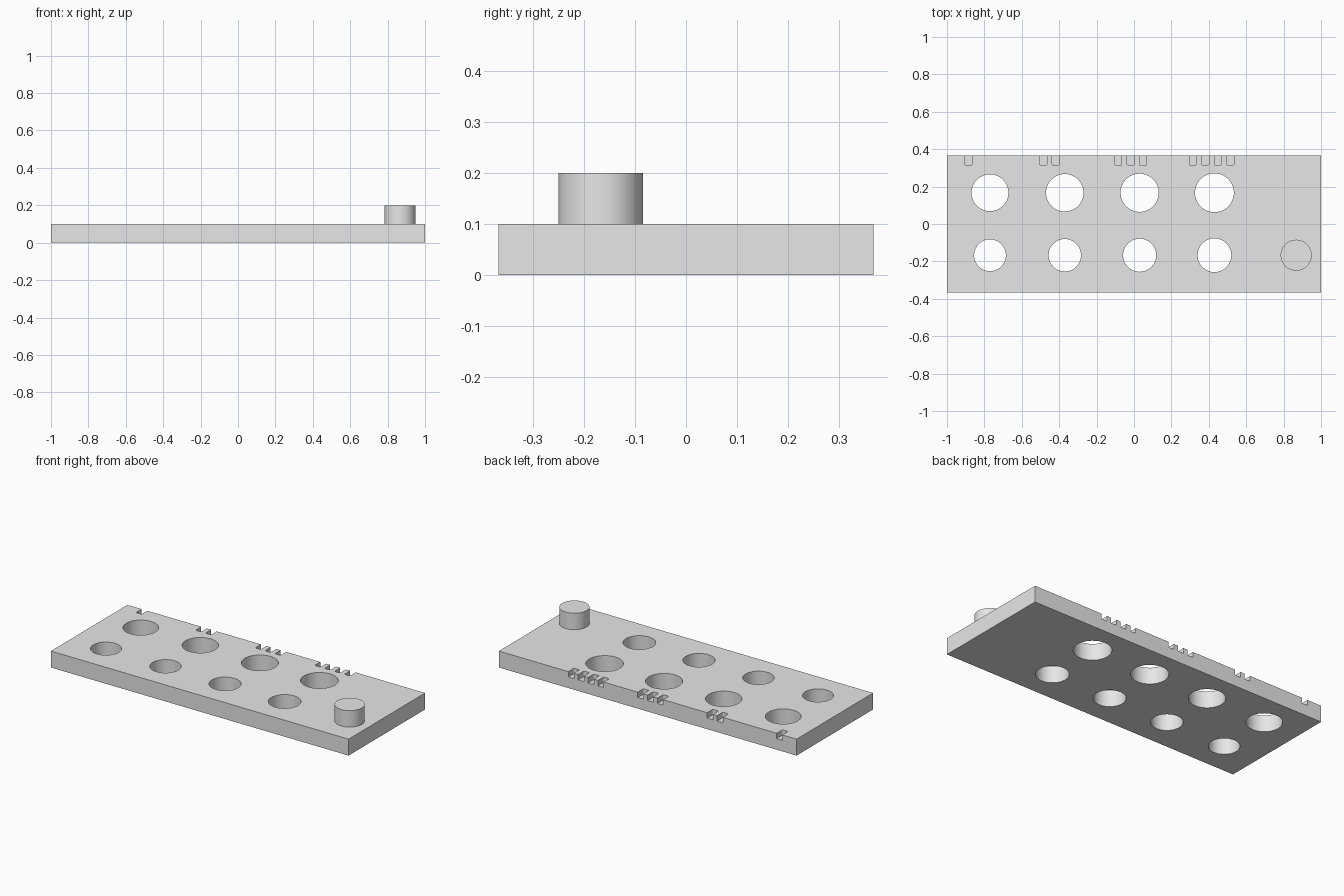
import bpy
import bmesh
from math import cos, sin, pi, radians

cube = bpy.data.objects.get("Cube")
if cube:
    bpy.data.objects.remove(cube, do_unlink=True)

grey = bpy.data.materials.new("plain grey")
grey.use_nodes = True
grey.diffuse_color = (0.8, 0.8, 0.8, 1)
grey.node_tree.nodes["Principled BSDF"].inputs["Base Color"].default_value = (0.8, 0.8, 0.8, 1)

TOP = 0.1
HALF_DEPTH = 0.367
ROW_Y = 0.167


def circle(x, y, r, n=64):
    return [(x + r * cos(2 * pi * i / n), y + r * sin(2 * pi * i / n)) for i in range(n)]


def notch_outline(x, half=0.019, depth=0.055, r=0.01, n=5):
    """Slot open to the back edge, with two rounded inner corners."""
    inner = HALF_DEPTH - depth + r
    pts = [(x + half, HALF_DEPTH + 0.02), (x - half, HALF_DEPTH + 0.02)]
    for side, start in ((-1, pi), (1, 1.5 * pi)):
        for i in range(n + 1):
            a = start + i * pi / 2 / n
            pts.append((x + side * (half - r) + r * cos(a), inner + r * sin(a)))
    return pts


def add_prism(bm, outline, z0, z1):
    low = [bm.verts.new((x, y, z0)) for x, y in outline]
    high = [bm.verts.new((x, y, z1)) for x, y in outline]
    bm.faces.new(low[::-1])
    bm.faces.new(high)
    for i in range(len(low)):
        j = (i + 1) % len(low)
        bm.faces.new((low[i], low[j], high[j], high[i]))


def make(name, prisms):
    bm = bmesh.new()
    for outline, z0, z1 in prisms:
        add_prism(bm, outline, z0, z1)
    bmesh.ops.recalc_face_normals(bm, faces=bm.faces)
    mesh = bpy.data.meshes.new(name)
    bm.to_mesh(mesh)
    bm.free()
    mesh.materials.append(grey)
    obj = bpy.data.objects.new(name, mesh)
    bpy.context.collection.objects.link(obj)
    return obj


def activate(obj):
    bpy.ops.object.select_all(action='DESELECT')
    obj.select_set(True)
    bpy.context.view_layer.objects.active = obj


# Flat plate
plate = make("gauge_plate", [([(-1, -HALF_DEPTH), (1, -HALF_DEPTH),
                               (1, HALF_DEPTH), (-1, HALF_DEPTH)], 0, TOP)])

# Graded through holes in two rows, each column counted by notches on the back edge
cuts = []
for col in range(4):
    x = -0.77 + 0.4 * col
    cuts.append((circle(x, ROW_Y, 0.0985 + 0.0018 * col), -0.05, TOP + 0.05))
    cuts.append((circle(x, -ROW_Y, 0.085 + 0.0017 * col), -0.05, TOP + 0.05))
    for k in range(col + 1):
        cuts.append((notch_outline(x - 0.115 + 0.0667 * k), TOP - 0.033, TOP + 0.05))
cutter = make("hole_cutter", cuts)
cutter.hide_render = True

mod = plate.modifiers.new("holes", 'BOOLEAN')
mod.operation = 'DIFFERENCE'
mod.solver = 'EXACT'
mod.object = cutter
activate(plate)
bpy.ops.object.modifier_apply(modifier=mod.name)
bpy.data.objects.remove(cutter, do_unlink=True)

# Test peg standing on the plate
peg = make("test_peg", [(circle(0.867, -ROW_Y, 0.083), TOP, 0.2)])

for obj in (plate, peg):
    activate(obj)
    bpy.ops.object.shade_smooth_by_angle(angle=radians(30))
